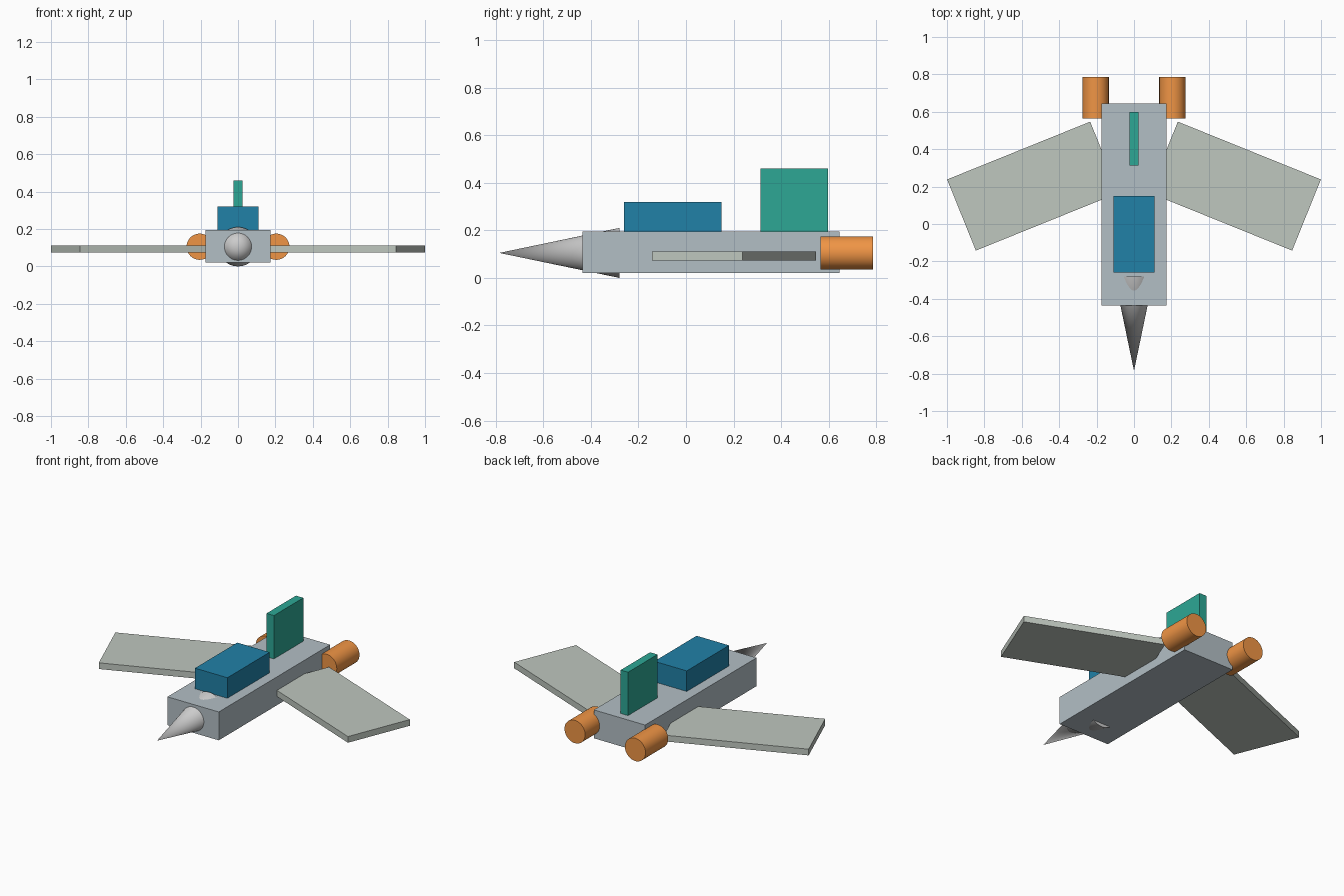
import bpy
import math

if "Cube" in bpy.data.objects:
    bpy.data.objects.remove(bpy.data.objects["Cube"])


def material(name, rgb):
    mat = bpy.data.materials.new(name)
    mat.diffuse_color = (*rgb, 1)
    mat.use_nodes = True
    mat.node_tree.nodes["Principled BSDF"].inputs["Base Color"].default_value = mat.diffuse_color
    return mat


def finish(obj, name, mat, smooth=False):
    obj.name = name
    if mat:
        obj.data.materials.append(mat)
    if smooth:
        bpy.ops.object.shade_smooth_by_angle(angle=math.radians(35))
    return obj


def box(name, center, size, mat=None, turn=0):
    bpy.ops.mesh.primitive_cube_add(size=1, location=center)
    obj = bpy.context.object
    obj.scale = size
    bpy.ops.object.transform_apply(location=False, rotation=False, scale=True)
    obj.rotation_euler.z = turn
    return finish(obj, name, mat)


hull_grey = material("hull_grey", (0.45, 0.52, 0.56))
wing_grey = material("wing_grey", (0.52, 0.57, 0.52))
blue = material("blue", (0.015, 0.22, 0.39))
green = material("green", (0.026, 0.39, 0.30))
orange = material("orange", (0.87, 0.30, 0.06))

AXIS_Z = 0.105

# Hull, cockpit block and tail fin
box("fuselage", (0, 0.105, 0.107), (0.348, 1.08, 0.174), hull_grey)
box("cockpit", (0, -0.055, 0.25), (0.22, 0.41, 0.14), blue)
box("tail_fin", (0, 0.455, 0.32), (0.05, 0.285, 0.28), green)

# Nose cone, partly buried in the hull and pointing forward
bpy.ops.mesh.primitive_cone_add(vertices=48, radius1=0.105, radius2=0, depth=0.505,
                                location=(0, -0.5325, AXIS_Z),
                                rotation=(math.radians(90), 0, 0))
finish(bpy.context.object, "nose_cone", None, smooth=True)

# Swept wings and rear engines on both sides
for side, label in ((-1, "left"), (1, "right")):
    box(f"{label}_wing", (side * 0.54, 0.2025, 0.092), (0.825, 0.41, 0.038),
        wing_grey, turn=-side * math.radians(22))
    bpy.ops.mesh.primitive_cylinder_add(vertices=48, radius=0.07, depth=0.22,
                                        location=(side * 0.205, 0.675, AXIS_Z),
                                        rotation=(math.radians(90), 0, 0))
    finish(bpy.context.object, f"{label}_engine", orange, smooth=True)
